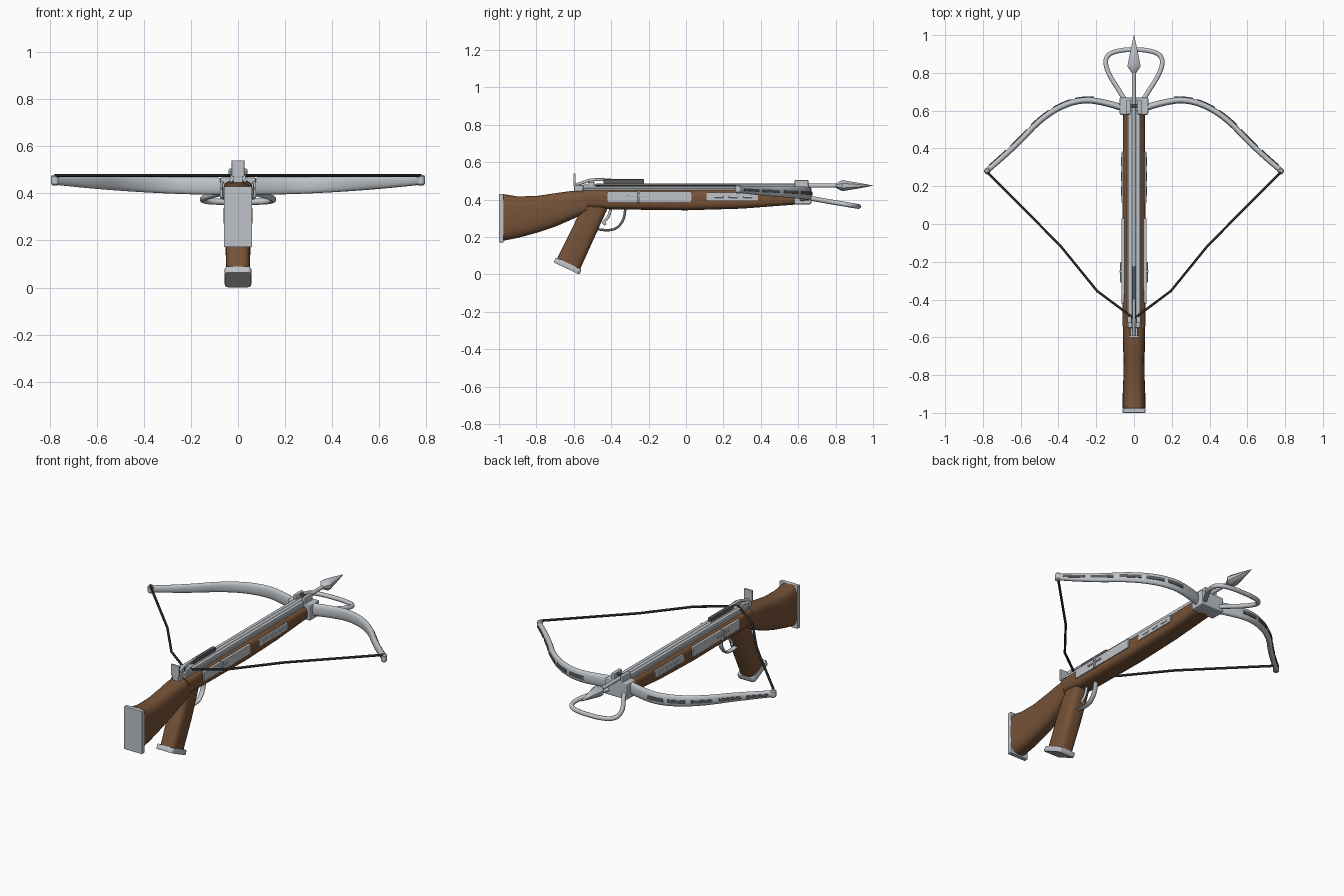
import bpy, bmesh, math
from mathutils import Vector as V

cube = bpy.data.objects.get("Cube")
if cube:
    bpy.data.objects.remove(cube, do_unlink=True)


def material(name, rgb):
    m = bpy.data.materials.new(name)
    m.use_nodes = True
    m.diffuse_color = (*rgb, 1)
    bsdf = next(n for n in m.node_tree.nodes if n.type == 'BSDF_PRINCIPLED')
    bsdf.inputs["Base Color"].default_value = (*rgb, 1)
    return m


wood = material("walnut wood", (0.18, 0.085, 0.038))
steel = material("pale steel", (0.52, 0.55, 0.58))
dark = material("dark steel", (0.1, 0.105, 0.115))
cord = material("dark cord", (0.06, 0.055, 0.055))


def finish(name, bm, mat, bevel=0.0):
    bmesh.ops.recalc_face_normals(bm, faces=bm.faces)
    mesh = bpy.data.meshes.new(name)
    bm.to_mesh(mesh)
    bm.free()
    ob = bpy.data.objects.new(name, mesh)
    bpy.context.collection.objects.link(ob)
    mesh.materials.append(mat)
    if bevel:
        mod = ob.modifiers.new("soft edges", 'BEVEL')
        mod.width, mod.segments = bevel, 2
    else:
        bpy.ops.object.select_all(action='DESELECT')
        bpy.context.view_layer.objects.active = ob
        ob.select_set(True)
        bpy.ops.object.shade_smooth_by_angle(angle=math.radians(40))
    return ob


def box(name, lo, hi, mat, bevel=0.003):
    bm = bmesh.new()
    bmesh.ops.create_cube(bm, size=1)
    lo, hi = V(lo), V(hi)
    for v in bm.verts:
        v.co = (lo + hi) / 2 + v.co * (hi - lo)
    return finish(name, bm, mat, bevel)


def mirrored_box(name, lo, hi, mat, bevel=0.003):
    box("left_" + name, lo, hi, mat, bevel)
    box("right_" + name, (-hi[0], *lo[1:]), (-lo[0], *hi[1:]), mat, bevel)


def loft(name, sections, mat, power=2, sides=20, closed=False):
    """Skin rounded sections, each given as centre and two half-axis vectors."""
    bm = bmesh.new()
    rings = []
    for c, u, w in sections:
        ring = []
        for i in range(sides):
            a = math.tau * (i + 0.5) / sides
            ca, sa = math.cos(a), math.sin(a)
            p = V(c) + V(u) * math.copysign(abs(ca) ** (2 / power), ca)
            ring.append(bm.verts.new(p + V(w) * math.copysign(abs(sa) ** (2 / power), sa)))
        rings.append(ring)
    for a, b in zip(rings, rings[1:]):
        for i in range(sides):
            j = (i + 1) % sides
            bm.faces.new((a[i], a[j], b[j], b[i]))
    bm.faces.new(rings[0])
    bm.faces.new(rings[-1])
    return finish(name, bm, mat)


def smooth_path(points, steps=5):
    """Catmull-Rom refinement of a few points."""
    p = [V(q) for q in points]
    p = [2 * p[0] - p[1]] + p + [2 * p[-1] - p[-2]]
    out = []
    for a, b, c, d in zip(p, p[1:], p[2:], p[3:]):
        for k in range(steps):
            t = k / steps
            out.append(0.5 * (2 * b + (c - a) * t + (2 * a - 5 * b + 4 * c - d) * t ** 2
                              + (3 * b - a - 3 * c + d) * t ** 3))
    return out + [p[-2]]


def tube(name, path, radius, mat, up=(0, 0, 1), sides=10, flat=1):
    secs = []
    for i, c in enumerate(path):
        t = (V(path[min(i + 1, len(path) - 1)]) - V(path[max(i - 1, 0)])).normalized()
        u = t.cross(V(up)).normalized()
        secs.append((c, u * radius, u.cross(t) * radius * flat))
    return loft(name, secs, mat, sides=sides)


def body(name, rows, power):
    """Wooden body from rows of y, low z, high z and half width."""
    loft(name, [((0, y, (a + b) / 2), (w, 0, 0), (0, 0, (b - a) / 2)) for y, a, b, w in rows],
         wood, power, 28)


# Wooden stock and fore-end
body("shoulder_stock", [
    (-0.975, 0.18, 0.43, 0.061), (-0.9, 0.195, 0.418, 0.06), (-0.8, 0.222, 0.42, 0.056),
    (-0.7, 0.255, 0.435, 0.055), (-0.62, 0.29, 0.446, 0.058), (-0.53, 0.33, 0.45, 0.06)], 3)
body("fore_stock", [
    (-0.555, 0.365, 0.452, 0.058), (-0.53, 0.355, 0.455, 0.062), (-0.4, 0.348, 0.455, 0.062),
    (0, 0.343, 0.455, 0.062), (0.3, 0.352, 0.455, 0.06), (0.6, 0.375, 0.455, 0.058)], 3.5)
box("butt_plate", (-0.06, -1, 0.172), (0.06, -0.975, 0.43), steel)

# Slanted grip and its metal cap
top, low = V((0, -0.475, 0.38)), V((0, -0.628, 0.056))
axis = (low - top).normalized()
depth = axis.cross(V((1, 0, 0)))
loft("grip", [(top, (0.05, 0, 0), depth * 0.062), ((top + low) / 2, (0.054, 0, 0), depth * 0.065),
              (low, (0.05, 0, 0), depth * 0.068)], wood, 3.5, 28)
loft("grip_cap", [(low + axis * t, (w, 0, 0), depth * d) for t, w, d in
                  [(-0.003, 0.054, 0.073), (0.002, 0.057, 0.076), (0.02, 0.057, 0.076),
                   (0.026, 0.055, 0.074)]], steel, 9, 28)

# Trigger and guard
tube("trigger_guard", smooth_path([(0, -0.49, 0.245), (0, -0.42, 0.237), (0, -0.37, 0.25),
                                   (0, -0.335, 0.295), (0, -0.323, 0.36)]),
     0.015, steel, up=(0, 0.5, -1), flat=0.45)
tube("trigger", smooth_path([(0, -0.4, 0.36), (0, -0.415, 0.31), (0, -0.44, 0.28), (0, -0.43, 0.265)]),
     0.008, steel, up=(1, 0, 0))

# Bolt track
box("track_base", (-0.036, -0.55, 0.445), (0.036, 0.6, 0.462), steel)
mirrored_box("track_rail", (0.011, -0.55, 0.455), (0.032, 0.6, 0.48), steel)
mirrored_box("string_catch", (0.012, -0.525, 0.47), (0.034, -0.49, 0.495), steel)

# Bolt with pointed head
tube("bolt_shaft", [(0, -0.48, 0.475), (0, 0.85, 0.475)], 0.011, steel)
loft("bolt_head", [((0, y, 0.475), (r, 0, 0), (0, 0, r * 0.85)) for y, r in
                   [(0.8, 0.013), (0.835, 0.038), (0.92, 0.02), (1, 0.001)]], steel, sides=8)

# Retaining clip and rear sight
tube("clip_arm", smooth_path([(0, -0.59, 0.478), (0, -0.55, 0.492), (0, -0.5, 0.506), (0, -0.4, 0.506)]),
     0.008, steel)
box("clip_bar", (-0.011, -0.44, 0.486), (0.011, -0.225, 0.51), dark)
box("rear_sight", (-0.027, -0.602, 0.472), (0.027, -0.59, 0.54), steel, 0.002)
box("sight_foot", (-0.02, -0.598, 0.44), (0.02, -0.55, 0.478), steel)

# Side plates with lever and slots
mirrored_box("receiver_plate", (0.05, -0.42, 0.388), (0.067, 0.03, 0.445), steel)
mirrored_box("lever", (0.06, -0.31, 0.414), (0.073, -0.2, 0.425), steel)
mirrored_box("lever_post", (0.06, -0.258, 0.383), (0.077, -0.246, 0.45), steel)
mirrored_box("front_plate", (0.05, 0.11, 0.395), (0.065, 0.385, 0.438), steel)
for i in range(3):
    y = 0.15 + 0.078 * i
    mirrored_box("plate_slot_" + str(i + 1), (0.06, y, 0.41), (0.069, y + 0.05, 0.421), steel)

# Bow mount
box("bow_mount", (-0.076, 0.578, 0.375), (0.076, 0.67, 0.468), steel, 0.008)
mirrored_box("mount_post", (0.018, 0.58, 0.46), (0.04, 0.655, 0.505), steel, 0.005)
box("mount_pin", (-0.036, 0.618, 0.488), (0.036, 0.632, 0.5), dark)

# Foot stirrup, sloping down toward the front
half = [(0.045, 0.65), (0.075, 0.7), (0.13, 0.79), (0.15, 0.86), (0.125, 0.902), (0.06, 0.92)]
loop = half + [(0, 0.922)] + [(-x, y) for x, y in reversed(half)]
tube("stirrup", smooth_path([(x, y, 0.408 - 0.17 * (y - 0.66)) for x, y in loop]), 0.013, steel)

# Bow limbs with front plates, tips and string, mirrored left and right
bow = [(0.05, 0.612), (0.14, 0.638), (0.24, 0.655), (0.33, 0.642), (0.42, 0.602), (0.51, 0.535),
       (0.6, 0.443), (0.69, 0.358), (0.78, 0.28)]
for side, label in ((1, "left"), (-1, "right")):
    path = smooth_path([(side * x, y, 0) for x, y in bow], 4)
    limb, strip = [], []
    for i, p in enumerate(path):
        t = (path[min(i + 1, len(path) - 1)] - path[max(i - 1, 0)]).normalized()
        out = V((-t.y, t.x, 0)) * side
        f = abs(p.x) / 0.78
        bottom, high = 0.393 + 0.044 * f * f, 0.466 + 0.008 * f
        c = V((p.x, p.y, (bottom + high) / 2))
        thick = 0.018 - 0.004 * f
        limb.append((c, out * thick, (0, 0, (high - bottom) / 2)))
        strip.append((c + out * thick, out * 0.004, (0, 0, 0.012 - 0.005 * f)))
    loft(label + "_limb", limb, steel, 2.4)
    for k in range(5):
        first = 7 + 5 * k
        loft(label + "_limb_plate_" + str(k + 1), strip[first:first + 5], dark, 6, 8)
    tip = V((side * 0.777, 0.28, 0))
    loft(label + "_limb_tip", [(tip + V((0, 0, z)), (r, 0, 0), (0, r, 0)) for z, r in
                               [(0.434, 0.011), (0.44, 0.017), (0.472, 0.017), (0.479, 0.011)]], steel)
    string = [(0.777, 0.275), (0.39, -0.115), (0.195, -0.355), (0, -0.5)]
    tube(label + "_string", [(side * x, y, 0.476) for x, y in string], 0.007, cord, sides=8)
